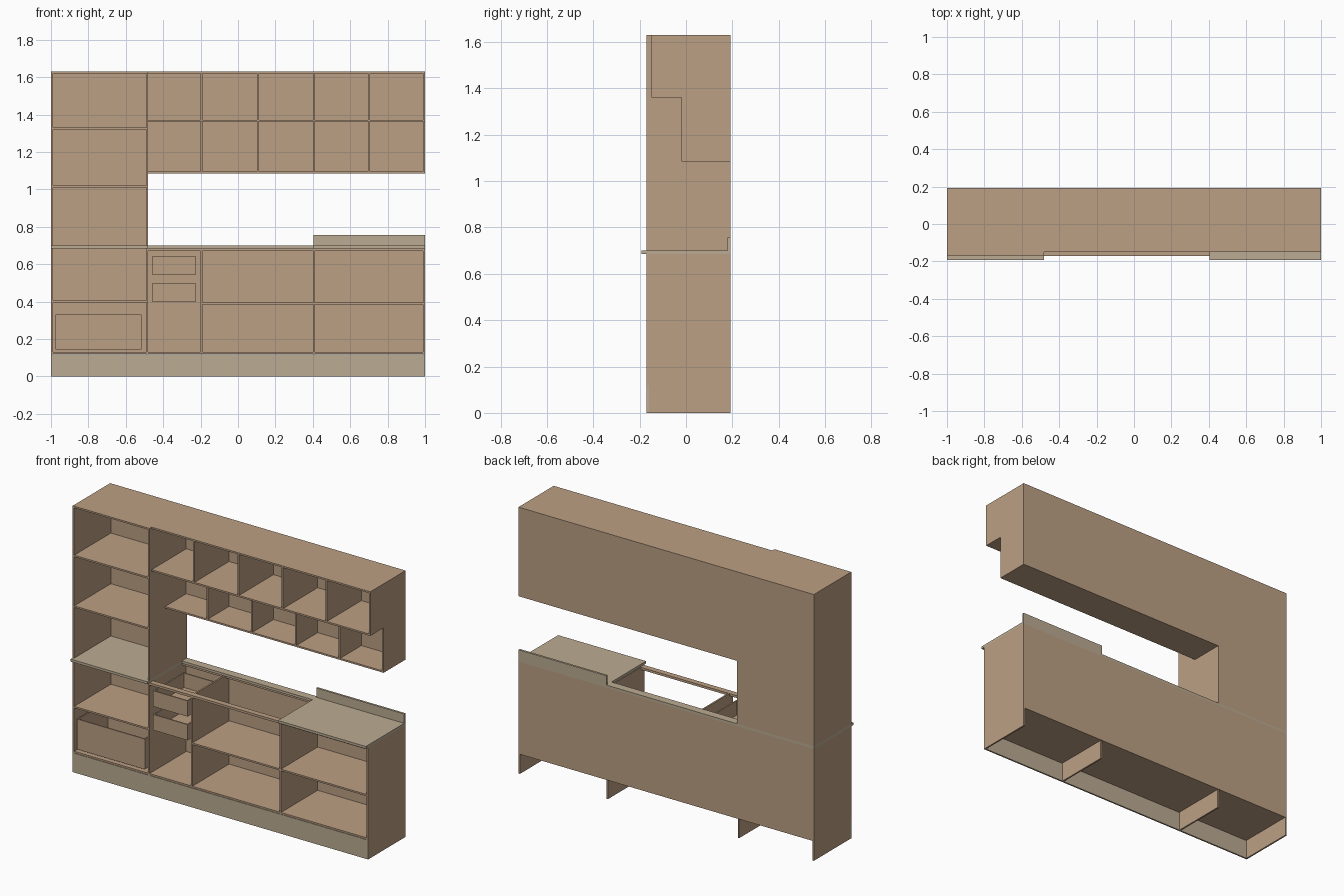
import bpy, bmesh

if "Cube" in bpy.data.objects:
    bpy.data.objects.remove(bpy.data.objects["Cube"])

def material(name, rgb):
    m = bpy.data.materials.new(name)
    m.diffuse_color = (*rgb, 1)
    m.use_nodes = True
    m.node_tree.nodes["Principled BSDF"].inputs["Base Color"].default_value = m.diffuse_color
    return m

WOOD = material("wood", (0.50, 0.35, 0.23))
TOP = material("worktop", (0.50, 0.41, 0.29))

T = 0.010                                # board thickness
FRONT, BACK, LIP = -0.170, 0.192, -0.192  # depth planes
UP1, UP2 = -0.149, -0.020                # fronts of the two wall rows
INNER = BACK - 0.007                     # face of the back boards
X0, XT, XD, XR, X1 = -1.0, -0.485, -0.195, 0.405, 1.0
FLOOR, BASE, WORK, MID, HIGH = 0.12, 0.685, 0.70, 1.36, 1.63
LOW = 1.085

def box(name, x0, x1, y0, y1, z0, z1, mat=WOOD):
    bm = bmesh.new()
    bmesh.ops.create_cube(bm, size=1)
    for v in bm.verts:
        v.co = ((x0 + x1) / 2 + v.co.x * (x1 - x0),
                (y0 + y1) / 2 + v.co.y * (y1 - y0),
                (z0 + z1) / 2 + v.co.z * (z1 - z0))
    me = bpy.data.meshes.new(name)
    bm.to_mesh(me)
    bm.free()
    me.materials.append(mat)
    ob = bpy.data.objects.new(name, me)
    bpy.context.collection.objects.link(ob)
    return ob

def side_profile(name, x, pts):
    """Upright board: a (y, z) outline pushed along x."""
    bm = bmesh.new()
    face = bm.faces.new([bm.verts.new((x, y, z)) for y, z in pts])
    r = bmesh.ops.extrude_face_region(bm, geom=[face])
    bmesh.ops.translate(bm, vec=(T, 0, 0),
                        verts=[v for v in r["geom"] if isinstance(v, bmesh.types.BMVert)])
    bmesh.ops.recalc_face_normals(bm, faces=bm.faces)
    me = bpy.data.meshes.new(name)
    bm.to_mesh(me)
    bm.free()
    me.materials.append(WOOD)
    bpy.context.collection.objects.link(bpy.data.objects.new(name, me))

def drawer(name, x0, x1, z0, z1, depth):
    y0, y1, t = FRONT + 0.004, FRONT + depth, 0.008
    box(name + "_front", x0, x1, y0, y0 + t, z0, z1)
    box(name + "_back", x0, x1, y1 - t, y1, z0, z1)
    box(name + "_left", x0, x0 + t, y0 + t, y1 - t, z0, z1)
    box(name + "_right", x1 - t, x1, y0 + t, y1 - t, z0, z1)
    box(name + "_bottom", x0 + t, x1 - t, y0 + t, y1 - t, z0, z0 + t)

# Base cabinet uprights, notched for the plinth where they reach the floor
for x, yb in ((X0, BACK), (XT - T / 2, INNER), (XR - T / 2, INNER), (X1 - T, BACK)):
    side_profile("base_upright", x, [(FRONT, FLOOR - 0.002), (FRONT + T, FLOOR - 0.002),
                 (FRONT + T, 0), (yb, 0), (yb, BASE), (FRONT, BASE)])
box("drawer_divider", XD - T / 2, XD + T / 2, FRONT, INNER, FLOOR, BASE)
box("plinth", X0, X1, FRONT, FRONT + T, 0, FLOOR - 0.002, TOP)

# Base floors, shelves and top rails between uprights
bays = [(X0 + T, XT - T / 2), (XT + T / 2, XD - T / 2),
        (XD + T / 2, XR - T / 2), (XR + T / 2, X1 - T)]
for i, (a, b) in enumerate(bays):
    box("base_floor", a, b, FRONT, INNER, FLOOR, FLOOR + T)
    if i != 1:
        z = 0.395 if i == 0 else 0.385
        box("base_shelf", a, b, FRONT, INNER, z, z + T)
    if i:
        box("front_rail", a, b, FRONT, FRONT + 0.035, BASE - 0.014, BASE)
        box("back_rail", a, b, INNER - 0.035, INNER, BASE - 0.014, BASE)
box("base_back", X0 + T, X1 - T, INNER, BACK, FLOOR, BASE)

# Worktops: two slabs, a narrow strip along the open middle, a splashback
box("left_worktop", X0, XT + T / 2, LIP, BACK, BASE, WORK, TOP)
box("right_worktop", XR, X1, LIP, BACK, BASE, WORK, TOP)
box("worktop_strip", XT + T / 2, XR, BACK - 0.05, BACK, BASE, WORK, TOP)
box("splashback", XR, X1, BACK - 0.013, BACK, WORK, 0.757, TOP)

# Drawers
drawer("wide_drawer", -0.975, -0.515, 0.145, 0.33, 0.30)
for z in (0.40, 0.545):
    drawer("small_drawer", -0.46, -0.225, z, z + 0.096, 0.30)

# Tall cabinet above the worktop
box("tall_left_side", X0, X0 + T, FRONT, BACK, WORK, HIGH)
box("tall_right_side", XT - T / 2, XT + T / 2, FRONT, BACK, WORK, HIGH)
box("tall_top", X0 + T, XT - T / 2, FRONT, BACK, HIGH - T, HIGH)
box("tall_back", X0 + T, XT - T / 2, INNER, BACK, WORK, HIGH - T)
for z in (1.01, 1.32):
    box("tall_shelf", X0 + T, XT - T / 2, FRONT, INNER, z, z + T)

# Stepped wall cabinets: deep upper row, shallow lower row
step = [(UP1, HIGH - T), (UP1, MID), (UP2, MID), (UP2, LOW + T)]
for x in (XD, 0.106, XR, 0.701):
    side_profile("wall_divider", x - T / 2, step + [(INNER, LOW + T), (INNER, HIGH - T)])
side_profile("wall_end", X1 - T, [(UP1, HIGH), (UP1, MID), (UP2, MID), (UP2, LOW),
                                  (BACK, LOW), (BACK, HIGH)])
a, b = XT + T / 2, X1 - T
box("wall_top", a, b, UP1, BACK, HIGH - T, HIGH)
box("wall_shelf", a, b, UP1, INNER, MID, MID + T)
box("wall_bottom", a, b, UP2, BACK, LOW, LOW + T)
box("wall_back", a, b, INNER, BACK, LOW + T, HIGH - T)
